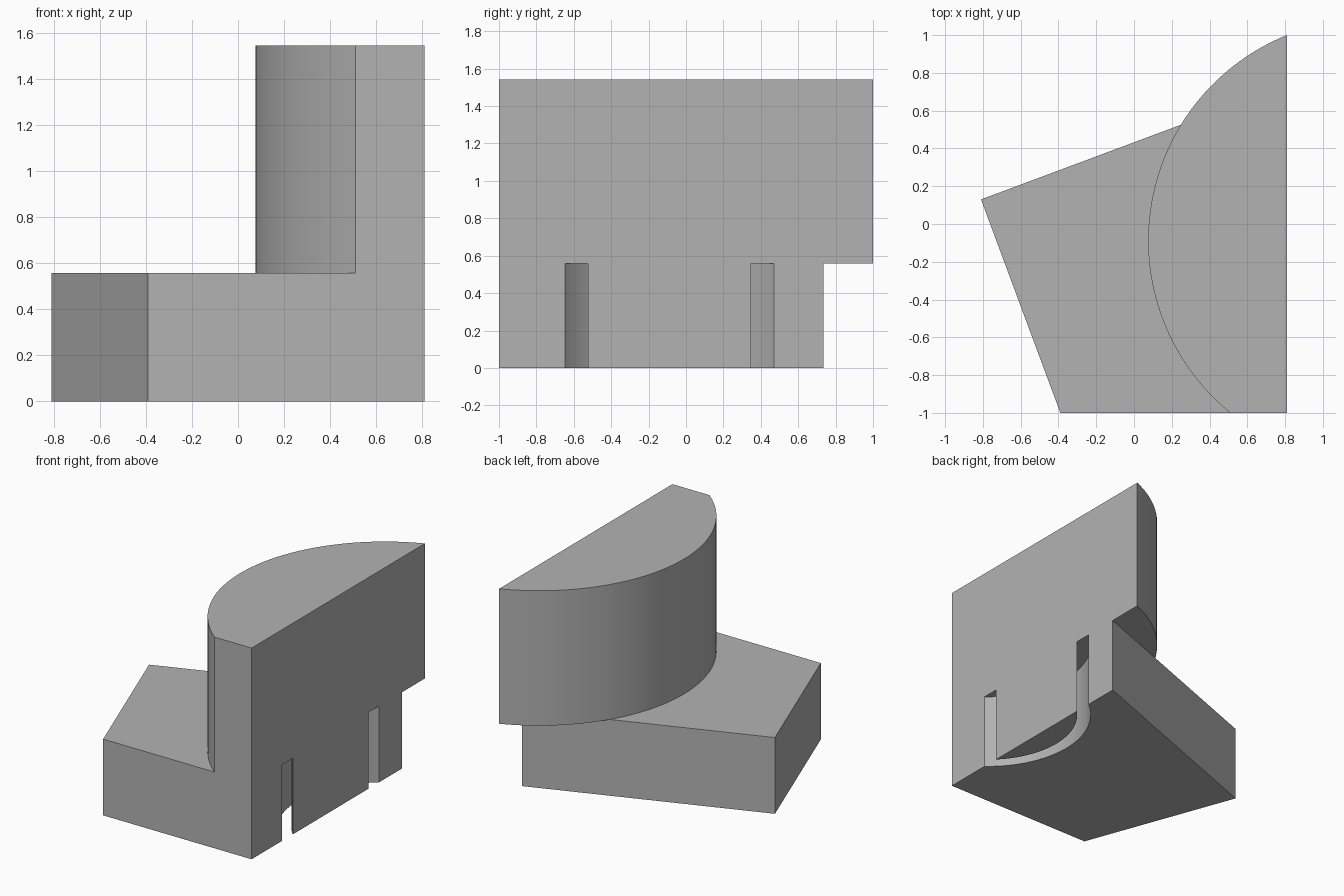
import bpy, bmesh, math

if "Cube" in bpy.data.objects:
    bpy.data.objects.remove(bpy.data.objects["Cube"], do_unlink=True)

STEP, TOP = 0.557, 1.543          # height of the base and of the whole block
FLAT, FRONT = 0.81, -1.0          # the flat side and front planes
CX, CY, RADIUS = 1.248, -0.088, 1.173   # shared axis of the drum and groove
GROOVE_OUT, GROOVE_IN = 0.711, 0.618

grey = bpy.data.materials.new("plain grey")
grey.use_nodes = True
colour = (0.45, 0.45, 0.45, 1)
grey.diffuse_color = colour
grey.node_tree.nodes["Principled BSDF"].inputs["Base Color"].default_value = colour


def arc(radius, start, end, steps=64):
    angles = [start + (end - start) * i / steps for i in range(steps + 1)]
    return [(CX + radius * math.cos(a), CY + radius * math.sin(a)) for a in angles]


def prism(name, outline, bottom, top):
    bm = bmesh.new()
    face = bm.faces.new([bm.verts.new((x, y, bottom)) for x, y in outline])
    grown = bmesh.ops.extrude_face_region(bm, geom=[face])["geom"]
    verts = [v for v in grown if isinstance(v, bmesh.types.BMVert)]
    bmesh.ops.translate(bm, verts=verts, vec=(0, 0, top - bottom))
    bmesh.ops.recalc_face_normals(bm, faces=bm.faces)
    mesh = bpy.data.meshes.new(name)
    bm.to_mesh(mesh)
    bm.free()
    mesh.materials.append(grey)
    obj = bpy.data.objects.new(name, mesh)
    bpy.context.collection.objects.link(obj)
    return obj


def combine(target, other, operation):
    mod = target.modifiers.new(operation.title(), 'BOOLEAN')
    mod.operation, mod.solver, mod.object = operation, 'EXACT', other
    bpy.context.view_layer.objects.active = target
    bpy.ops.object.modifier_apply(modifier=mod.name)
    bpy.data.objects.remove(other, do_unlink=True)


# Four-sided base
block = prism("stepped_block",
              [(-0.81, 0.13), (-0.39, FRONT), (FLAT, FRONT), (FLAT, 0.735)], 0, STEP)

# Drum segment on top, trimmed by the flat side and the front
start = math.pi - math.asin((1.0 - CY) / RADIUS)
end = math.pi + math.asin((CY - FRONT) / RADIUS)
drum = prism("drum_segment",
             [(FLAT, 1.0)] + arc(RADIUS, start, end)[1:-1]
             + [(0.51, FRONT), (FLAT, FRONT)], STEP, TOP)
combine(block, drum, 'UNION')

# Curved groove in the underside, open on the flat side
half, full = math.pi / 2, math.pi * 1.5
groove = prism("groove_cutter",
               arc(GROOVE_OUT, half, full) + arc(GROOVE_IN, full, half), -0.1, STEP)
combine(block, groove, 'DIFFERENCE')

# Smooth curved walls, crisp edges
bpy.ops.object.select_all(action='DESELECT')
block.select_set(True)
bpy.context.view_layer.objects.active = block
bpy.ops.object.shade_smooth_by_angle(angle=math.radians(20))
